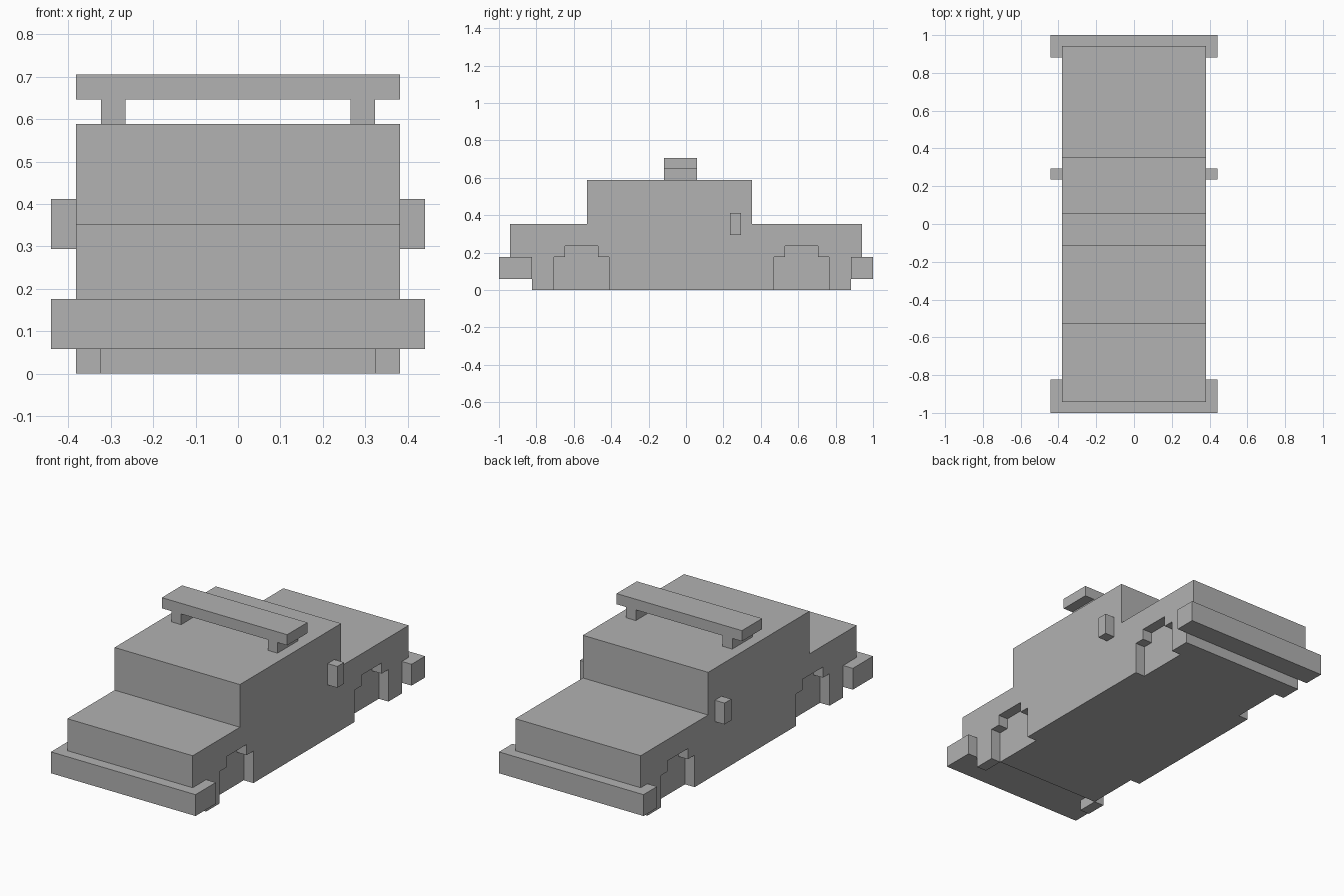
import bpy
import bmesh

U = 1 / 17  # one block of the model grid

old = bpy.data.objects.get("Cube")
if old:
    bpy.data.objects.remove(old, do_unlink=True)

grey = bpy.data.materials.new("plain grey")
grey.use_nodes = True
colour = (0.445, 0.445, 0.445, 1)
grey.diffuse_color = colour
grey.node_tree.nodes["Principled BSDF"].inputs["Base Color"].default_value = colour


def extrude(name, outline, x0, x1):
    """Extrude a side outline of (y, z) points from x0 to x1, in blocks."""
    bm = bmesh.new()
    face = bm.faces.new([bm.verts.new((x0 * U, y * U, z * U)) for y, z in outline])
    out = bmesh.ops.extrude_face_region(bm, geom=[face])
    moved = [v for v in out["geom"] if isinstance(v, bmesh.types.BMVert)]
    bmesh.ops.translate(bm, verts=moved, vec=((x1 - x0) * U, 0, 0))
    bmesh.ops.recalc_face_normals(bm, faces=bm.faces)
    mesh = bpy.data.meshes.new(name)
    bm.to_mesh(mesh)
    bm.free()
    mesh.materials.append(grey)
    obj = bpy.data.objects.new(name, mesh)
    bpy.context.collection.objects.link(obj)
    return obj


def block(name, x0, x1, y0, y1, z0, z1):
    return extrude(name, [(y0, z0), (y1, z0), (y1, z1), (y0, z1)], x0, x1)


def cut(target, cutter):
    cutter.hide_render = True
    cutter.hide_viewport = True
    mod = target.modifiers.new(cutter.name, "BOOLEAN")
    mod.operation = "DIFFERENCE"
    mod.solver = "EXACT"
    mod.object = cutter


# Body with cabin, hood, rear deck and stepped ends
body = extrude("body", [
    (-14, 0), (15, 0), (15, 3), (16, 3), (16, 6), (6, 6),
    (6, 10), (-9, 10), (-9, 6), (-16, 6), (-16, 3), (-14, 3)], -6.5, 6.5)

# Stepped wheel wells on both sides
for side, x0, x1 in (("left", 5.5, 7), ("right", -7, -5.5)):
    for end, y in (("front", -12), ("rear", 8)):
        well = [(y, -1), (y + 5, -1), (y + 5, 3), (y + 4, 3),
                (y + 4, 4), (y + 1, 4), (y + 1, 3), (y, 3)]
        cut(body, extrude(f"{side}_{end}_well_cutter", well, x0, x1))

# Shallow recess under the front end
cut(body, block("front_recess_cutter", -5.5, 5.5, -15, -12, -1, 1))

# Wraparound bumpers
block("front_bumper", -7.5, 7.5, -17, -14, 1, 3)
block("rear_bumper", -7.5, 7.5, 15, 17, 1, 3)

# Side mirrors and roof bar posts
for side, s in (("left", 1), ("right", -1)):
    block(f"{side}_mirror", *sorted((6.5 * s, 7.5 * s)), 4, 5, 5, 7)
    block(f"{side}_bar_post", *sorted((4.5 * s, 5.5 * s)), -2, 1, 10, 11)

# Roof bar
block("roof_bar", -6.5, 6.5, -2, 1, 11, 12)
